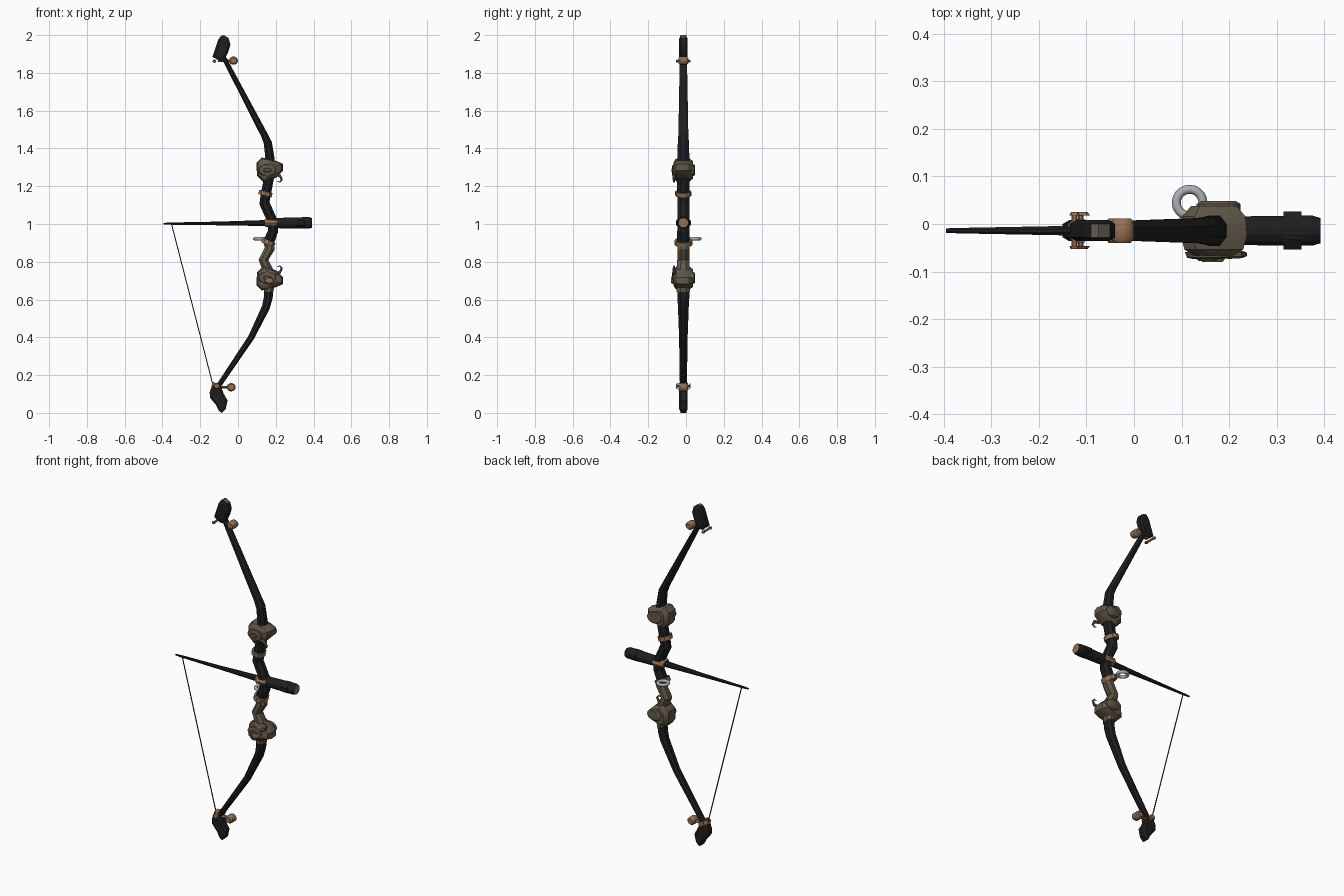
import bpy, bmesh, math
from mathutils import Vector

if "Cube" in bpy.data.objects:
    bpy.data.objects.remove(bpy.data.objects["Cube"])

YC = -0.014  # centre plane of the bow

def mat(name, r, g, b):
    m = bpy.data.materials.new(name)
    m.diffuse_color = (r, g, b, 1)
    m.use_nodes = True
    m.node_tree.nodes["Principled BSDF"].inputs["Base Color"].default_value = m.diffuse_color
    return m

BLACK = mat("charcoal black", 0.013, 0.013, 0.014)
OLIVE = mat("olive wrap", 0.12, 0.098, 0.066)
TAN = mat("tan leather", 0.30, 0.16, 0.085)
GREY = mat("pale metal", 0.42, 0.43, 0.45)
CORD = mat("cord grey", 0.035, 0.037, 0.035)

def skin(name, rings, *mats, smooth=None):
    """Join a list of vertex rings into a closed body."""
    bm = bmesh.new()
    vs = [[bm.verts.new(p) for p in ring] for ring in rings]
    n = len(vs[0])
    for a, b in zip(vs, vs[1:]):
        for i in range(n):
            bm.faces.new((a[i], a[(i + 1) % n], b[(i + 1) % n], b[i]))
    bm.faces.new(vs[0])
    bm.faces.new(vs[-1])
    bmesh.ops.recalc_face_normals(bm, faces=bm.faces)
    me = bpy.data.meshes.new(name)
    bm.to_mesh(me)
    bm.free()
    for m in mats:
        me.materials.append(m)
    ob = bpy.data.objects.new(name, me)
    bpy.context.collection.objects.link(ob)
    if smooth:
        bpy.ops.object.select_all(action='DESELECT')
        bpy.context.view_layer.objects.active = ob
        ob.select_set(True)
        bpy.ops.object.shade_smooth_by_angle(angle=math.radians(smooth))
    return ob

def sweep(name, pts, *mats, sides=8, y=YC, smooth=None):
    """Sweep an oval along a path in the xz plane; pts = (x, z, half depth, half width)."""
    rings = []
    for i, (x, z, h, w) in enumerate(pts):
        p, q = pts[max(i - 1, 0)], pts[min(i + 1, len(pts) - 1)]
        t = Vector((q[0] - p[0], q[1] - p[1])).normalized()
        ring = []
        for k in range(sides):
            a = 2 * math.pi * (k + 0.5) / sides
            c, s = 1.06 * math.cos(a) * h, 1.06 * math.sin(a) * w
            ring.append((x + t.y * c, y + s, z - t.x * c))
        rings.append(ring)
    return skin(name, rings, *mats, smooth=smooth)

def loft(name, outline, layers, *mats, smooth=None):
    """Stack scaled copies of an xz outline along y; layers = (y, scale)."""
    n = len(outline)
    cx, cz = sum(p[0] for p in outline) / n, sum(p[1] for p in outline) / n
    return skin(name, [[(cx + (x - cx) * s, y, cz + (z - cz) * s) for x, z in outline]
                       for y, s in layers], *mats, smooth=smooth)

def oval(x, z, rx, rz, n=14):
    return [(x + rx * math.cos(2 * math.pi * k / n), z + rz * math.sin(2 * math.pi * k / n))
            for k in range(n)]

# limbs and riser
sweep("upper_limb", [(-0.085, 1.90, .012, .019), (0.14, 1.47, .019, .027), (0.158, 1.43, .022, .03),
                     (0.17, 1.34, .025, .033), (0.165, 1.25, .027, .034), (0.15, 1.17, .027, .033)], BLACK)
sweep("riser", [(0.15, 1.18, .027, .033), (0.14, 1.11, .028, .032), (0.185, 1.01, .027, .033),
                (0.185, 0.96, .027, .033), (0.16, 0.90, .03, .034)], BLACK)
sweep("lower_grip", [(0.16, 0.91, .028, .032), (0.168, 0.87, .027, .032), (0.135, 0.81, .026, .033),
                     (0.165, 0.74, .03, .036), (0.165, 0.68, .03, .038), (0.163, 0.64, .024, .036)], OLIVE)
sweep("lower_limb", [(0.165, 0.68, .026, .034), (0.16, 0.61, .024, .032), (0.148, 0.56, .022, .029),
                     (0.07, 0.40, .017, .023), (-0.105, 0.14, .013, .019)], BLACK)

# limb tips, with olive crown faces on the upper one
TIP_LAYERS = [(YC - .022, .72), (YC - .014, 1), (YC + .014, 1), (YC + .022, .72)]
top = loft("upper_tip", [(-.105, 1.975), (-.09, 1.996), (-.075, 2.0), (-.05, 1.985), (-.04, 1.95),
                         (-.052, 1.91), (-.075, 1.862), (-.10, 1.865), (-.135, 1.885), (-.12, 1.93)],
           TIP_LAYERS, BLACK, OLIVE)
for f in top.data.polygons:
    if f.normal.z > 0.6:
        f.material_index = 1
loft("lower_tip", [(-.135, .15), (-.15, .11), (-.148, .08), (-.115, .04), (-.10, .01), (-.085, 0),
                   (-.065, .02), (-.055, .065), (-.075, .10), (-.09, .14)], TIP_LAYERS, BLACK)

# round pegs and small side studs at the tips
PEG = [(YC - .026, .7), (YC - .018, 1), (YC + .018, 1), (YC + .026, .7)]
for tag, x, z, sx, sz in (("upper", -.024, 1.865, -.125, 1.862), ("lower", -.036, .136, -.112, .142)):
    loft(tag + "_peg", oval(x, z, .024, .022), PEG, TAN, smooth=40)
    sweep(tag + "_peg_stem", [(sx + .02, z, .007, .012), (x, z, .007, .012)], TAN, sides=6)
    r = .011 if tag == "upper" else .02
    loft(tag + "_stud_pin", oval(sx, sz, .006, .006, 6), [(YC - .036, 1), (YC + .036, 1)], TAN)
    for side in (-1, 1):
        loft(tag + "_stud", oval(sx, sz, r, r * .8, 8),
             [(YC + side * .032, 1), (YC + side * .039, .7)], TAN)
sweep("lower_tip_binding", [(-.112, .155, .021, .025), (-.122, .135, .021, .025)], TAN)

# bulky wrapped knots, mirrored about the middle
KNOT = [(.098, 1.325), (.125, 1.352), (.165, 1.345), (.205, 1.333), (.238, 1.318), (.238, 1.282),
        (.20, 1.245), (.165, 1.232), (.14, 1.218), (.10, 1.255)]
for tag, s in (("upper", 1), ("lower", -1)):
    mz = lambda z: 1 + s * (z - 1)
    loft(tag + "_knot", [(x, mz(z)) for x, z in KNOT],
         [(YC - .052, .6), (YC - .04, .88), (YC - .01, 1), (YC + .03, .95), (YC + .052, .68)],
         OLIVE, smooth=35)
    loft(tag + "_knot_front_roll", oval(.155, mz(1.285), .048, .032),
         [(YC - .045, 1), (YC - .057, .9), (YC - .060, .6)], OLIVE, smooth=35)
    loft(tag + "_knot_front_core", oval(.155, mz(1.285), .026, .012),
         [(YC - .058, 1), (YC - .064, .7)], OLIVE)
    loft(tag + "_knot_back_roll", oval(.178, mz(1.285), .046, .032),
         [(YC + .04, 1), (YC + .056, 1), (YC + .062, .8)], OLIVE, smooth=35)
    sweep(tag + "_knot_hook", [(.195, mz(1.262), .009, .009), (.222, mz(1.255), .008, .008),
                               (.232, mz(1.235), .006, .006), (.222, mz(1.222), .004, .004),
                               (.208, mz(1.226), .002, .002)], OLIVE, sides=6, y=YC - .05)
loft("lower_knot_patch", oval(.165, .70, .03, .018), [(YC - .055, 1), (YC - .066, .7)], TAN)

# leather bindings on the riser
sweep("upper_binding", [(.148, 1.172, .036, .041), (.142, 1.15, .036, .041)], TAN, sides=10)
sweep("lower_binding", [(.166, .913, .036, .045), (.156, .89, .036, .045)], TAN, sides=10)

# tapering rod with thick forward barrel
sweep("rod", [(-.395, 1.002, .004, .005), (-.36, 1.002, .006, .006), (-.1, 1.003, .010, .011),
              (.14, 1.005, .016, .017), (.21, 1.005, .018, .02)], BLACK)
sweep("rod_binding", [(.14, 1.005, .018, .03), (.15, 1.006, .023, .037), (.195, 1.006, .023, .037),
                      (.21, 1.006, .018, .03)], TAN, sides=10)
barrel = sweep("barrel", [(.19, 1.005, .026, .028), (.26, 1.005, .028, .03), (.375, 1.006, .030, .031),
                          (.392, 1.006, .025, .026)], BLACK, TAN, sides=12)
for f in barrel.data.polygons:
    if f.normal.x > 0.3 and f.center.x > .38:
        f.material_index = 1
sweep("barrel_band", [(.315, 1.006, .028, .041), (.352, 1.006, .028, .041)], BLACK, sides=8)

# bowstring from rod end to lower tip
sweep("bowstring", [(-.352, 1.0, .0028, .0028), (-.132, .145, .0028, .0028)], CORD, sides=6)

# flat metal ring behind the riser
bpy.ops.mesh.primitive_torus_add(location=(.117, .045, .922), major_radius=.028, minor_radius=.0095,
                                 major_segments=20, minor_segments=8)
ring = bpy.context.object
ring.name = "metal_ring"
ring.data.materials.append(GREY)
for f in ring.data.polygons:
    f.use_smooth = True
